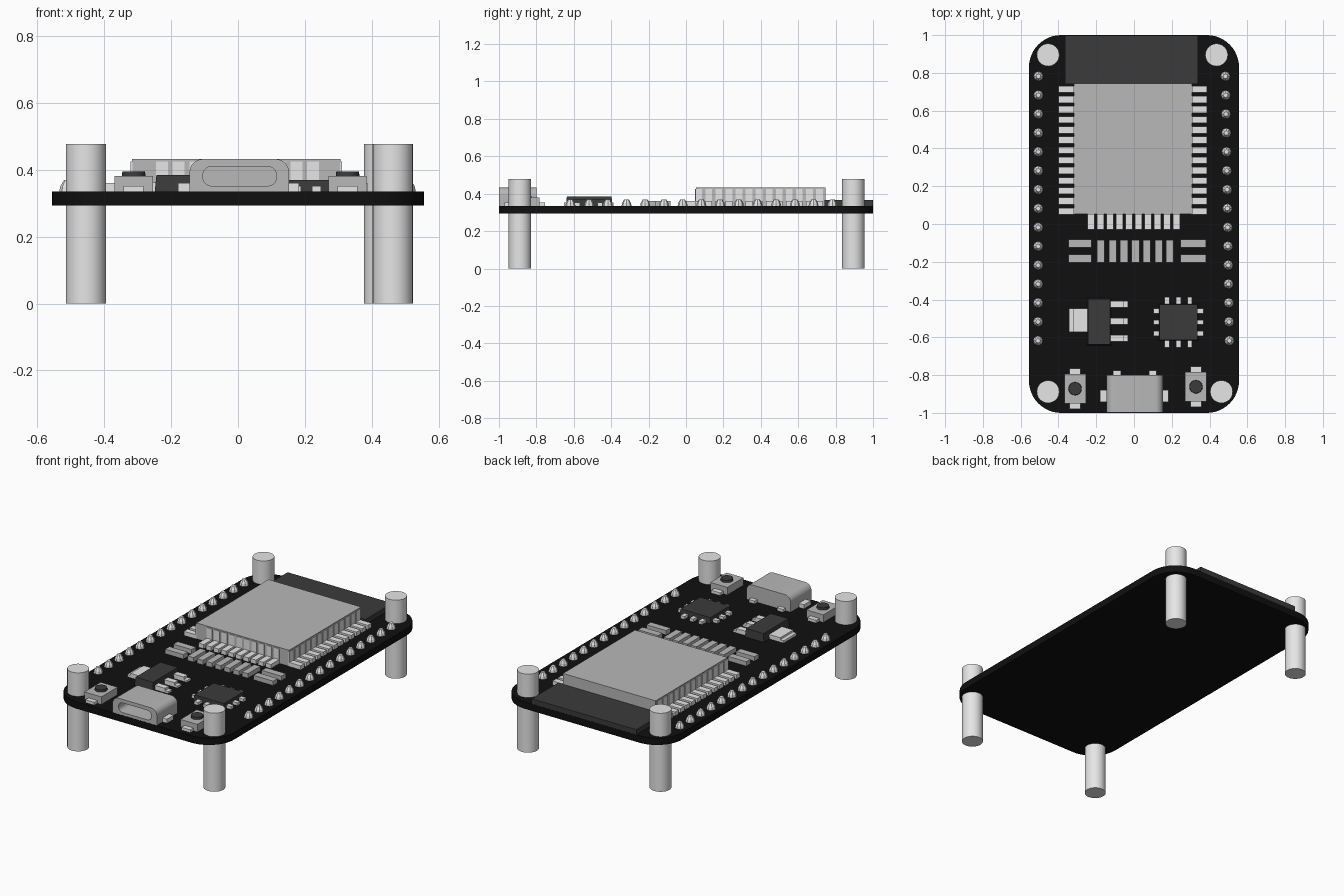
import bpy, bmesh, math
from mathutils import Matrix, Vector

cube = bpy.data.objects.get("Cube")
if cube:
    bpy.data.objects.remove(cube, do_unlink=True)

TOP = 0.335          # upper surface of the board
SINK = TOP - 0.01    # parts start slightly inside the board


def material(name, v):
    m = bpy.data.materials.new(name)
    m.use_nodes = True
    m.diffuse_color = (v, v, v, 1)
    m.node_tree.nodes["Principled BSDF"].inputs["Base Color"].default_value = (v, v, v, 1)
    return m


BLACK = material("board black", 0.005)
DARK = material("chip charcoal", 0.043)
GREY = material("shield grey", 0.48)
LIGHT = material("solder silver", 0.79)


def finish(name, bm, mat):
    """Turn a bmesh into an object, smooth only across gentle edges."""
    bmesh.ops.recalc_face_normals(bm, faces=bm.faces)
    for f in bm.faces:
        f.smooth = True
    for e in bm.edges:
        e.smooth = e.calc_face_angle(0) < math.radians(30)
    mesh = bpy.data.meshes.new(name)
    bm.to_mesh(mesh)
    bm.free()
    mesh.materials.append(mat)
    ob = bpy.data.objects.new(name, mesh)
    bpy.context.collection.objects.link(ob)
    return ob


def add_box(bm, x0, x1, y0, y1, z1, z0=SINK, taper=0.0):
    """Box between limits; taper pulls the top rim inwards."""
    verts = bmesh.ops.create_cube(bm, size=1)["verts"]
    for v in verts:
        t = taper if v.co.z > 0 else 0
        sx, sy = v.co.x > 0, v.co.y > 0
        v.co = Vector((x1 - t if sx else x0 + t, y1 - t if sy else y0 + t,
                       z1 if v.co.z > 0 else z0))


def boxes(name, mat, items, taper=0.0):
    bm = bmesh.new()
    for it in items:
        add_box(bm, *it, taper=taper)
    return finish(name, bm, mat)


def add_cone(bm, x, y, z0, z1, r0, r1, n):
    bmesh.ops.create_cone(bm, cap_ends=True, segments=n, radius1=r0, radius2=r1,
                          depth=z1 - z0, matrix=Matrix.Translation((x, y, (z0 + z1) / 2)))


def rounded(x0, x1, y0, y1, r_low, r_high, n=8):
    """Rounded rectangle outline, with separate low and high corner radii."""
    pts = []
    corners = [(x1, y1, r_high, -1, -1), (x0, y1, r_high, 1, -1),
               (x0, y0, r_low, 1, 1), (x1, y0, r_low, -1, 1)]
    for k, (x, y, r, sx, sy) in enumerate(corners):
        for i in range(n + 1):
            a = math.pi / 2 * (k + i / n)
            pts.append((x + sx * r + r * math.cos(a), y + sy * r + r * math.sin(a)))
    return pts


def loft(name, mat, rings):
    """Skin a list of equal-length 3D rings and cap both ends."""
    bm = bmesh.new()
    rows = [[bm.verts.new(p) for p in ring] for ring in rings]
    for a, b in zip(rows, rows[1:]):
        for i in range(len(a)):
            j = (i + 1) % len(a)
            bm.faces.new((a[i], a[j], b[j], b[i]))
    bm.faces.new(rows[0])
    bm.faces.new(rows[-1])
    return finish(name, bm, mat)


# Circuit board
outline = rounded(-0.556, 0.556, -1, 1, 0.17, 0.17, 12)
loft("circuit_board", BLACK, [[(x, y, z) for x, y in outline] for z in (0.293, TOP)])

# Standoff posts
for name, x, y in (("back_right", -0.455, 0.895), ("back_left", 0.437, 0.895),
                   ("front_right", -0.455, -0.888), ("front_left", 0.463, -0.888)):
    bm = bmesh.new()
    add_cone(bm, x, y, 0, 0.478, 0.06, 0.06, 32)
    finish(name + "_post", bm, LIGHT)

# Radio module: antenna plate, metal shield, solder pads climbing its walls
boxes("antenna_plate", DARK, [(-0.365, 0.34, 0.74, 0.999, 0.366)])
boxes("module_shield", GREY, [(-0.317, 0.307, 0.053, 0.745, 0.432)])
pads, strips = [], []
for i in range(13):
    y = 0.068 + i * 0.0538
    a, b = y - 0.018, y + 0.018
    pads += [(-0.4, -0.315, a, b, 0.36), (0.305, 0.387, a, b, 0.36)]
    strips += [(-0.321, -0.315, a, b, 0.425), (0.305, 0.311, a, b, 0.425)]
for i in range(10):
    x = -0.228 + i * 0.0503
    a, b = x - 0.018, x + 0.018
    pads.append((a, b, -0.03, 0.056, 0.36))
    strips.append((a, b, 0.049, 0.055, 0.425))
boxes("module_pads", LIGHT, pads)
boxes("module_wall_contacts", LIGHT, strips)

# Header pin solder joints along both sides
for name, x_back, x_front in (("right", -0.506, -0.508), ("left", 0.484, 0.505)):
    bm = bmesh.new()
    for i in range(15):
        t = i / 14
        x, y = x_back + (x_front - x_back) * t, 0.782 - 1.4 * t
        add_cone(bm, x, y, SINK, 0.35, 0.028, 0.024, 8)
        add_cone(bm, x, y, 0.35, 0.37, 0.024, 0.012, 8)
    finish(name + "_pin_joints", bm, LIGHT)

# Row of small chip components
chips = [(x - 0.02, x + 0.02, -0.205, -0.085, 0.362)
         for x in (-0.175, -0.113, -0.053, 0.008, 0.068, 0.13, 0.19)]
for y in (-0.104, -0.183):
    chips += [(-0.348, -0.225, y - 0.021, y + 0.021, 0.362),
              (0.247, 0.38, y - 0.021, y + 0.021, 0.362)]
boxes("chip_components", GREY, chips)

# Voltage regulator with tab and three stepped leads
boxes("regulator_body", DARK, [(-0.25, -0.12, -0.643, -0.392, 0.385)], taper=0.006)
leads = [(-0.345, -0.32, -0.572, -0.447, 0.35), (-0.322, -0.24, -0.572, -0.447, 0.362)]
for y in (-0.425, -0.515, -0.605):
    leads += [(-0.13, -0.055, y - 0.018, y + 0.018, 0.362),
              (-0.057, -0.033, y - 0.018, y + 0.018, 0.347)]
boxes("regulator_leads", LIGHT, leads)

# Square interface chip with three legs per side
cx, cy = 0.235, -0.52
boxes("interface_chip", DARK, [(cx - 0.104, cx + 0.104, cy - 0.098, cy + 0.098, 0.37)], taper=0.004)
legs = []
for d in (-0.06, 0, 0.06):
    for s in (-1, 1):
        x, y = cx + s * 0.115, cy + s * 0.115
        legs += [(x - 0.018, x + 0.018, cy + d - 0.013, cy + d + 0.013, 0.352),
                 (cx + d - 0.013, cx + d + 0.013, y - 0.018, y + 0.018, 0.352)]
boxes("interface_chip_legs", LIGHT, legs)

# Push buttons
for name, x, y in (("right", -0.312, -0.872), ("left", 0.328, -0.862)):
    boxes(name + "_button_body", GREY, [(x - 0.057, x + 0.057, y - 0.078, y + 0.078, 0.381)])
    boxes(name + "_button_tabs", LIGHT,
          [(x - 0.03, x + 0.03, y + s * 0.09 - 0.018, y + s * 0.09 + 0.018, 0.352) for s in (-1, 1)])
    bm = bmesh.new()
    add_cone(bm, x, y, 0.375, 0.395, 0.036, 0.034, 16)
    finish(name + "_button_cap", bm, DARK)

# Connector shell with a recessed slot, plus its mounting tabs
shell = rounded(-0.145, 0.153, TOP - 0.002, 0.432, 0.002, 0.04)
slot = rounded(-0.105, 0.115, 0.352, 0.41, 0.026, 0.026)
loft("connector_shell", GREY, [[(x, y, z) for x, z in ring] for ring, y in
                               ((shell, -0.8), (shell, -0.999), (slot, -0.999), (slot, -0.88))])
boxes("connector_tabs", LIGHT,
      [(-0.18, -0.14, -0.943, -0.878, 0.36), (0.148, 0.182, -0.943, -0.878, 0.36),
       (-0.11, -0.07, -0.805, -0.775, 0.352), (0.08, 0.12, -0.805, -0.775, 0.352)])
